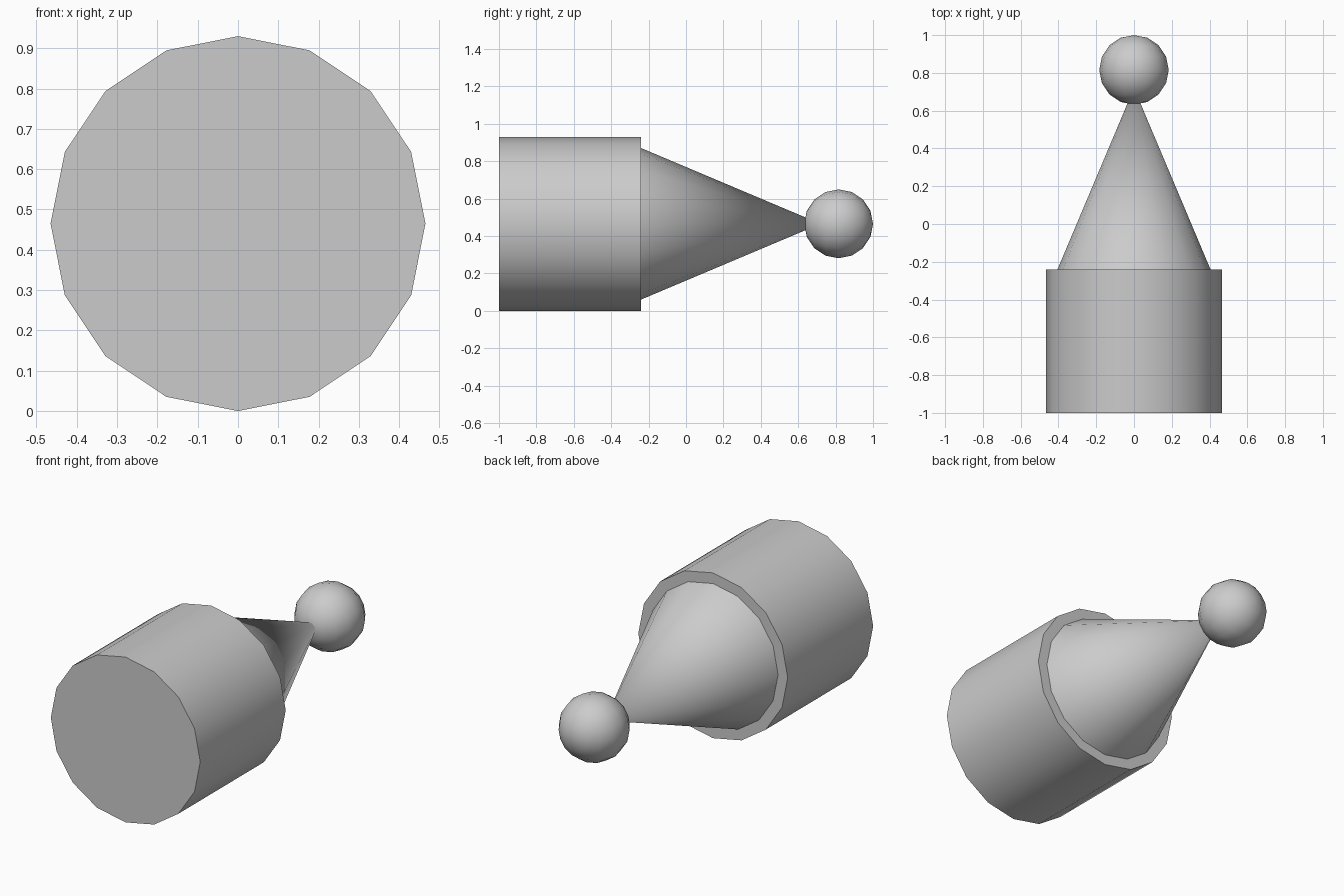
import bpy
import math

cube = bpy.data.objects.get("Cube")
if cube:
    bpy.data.objects.remove(cube, do_unlink=True)

SIDES = 16
MID = 0.465
TO_BACK = (-math.pi / 2, 0, 0)  # turns local +z to face the back (+y)

grey = bpy.data.materials.new("plain grey")
grey.use_nodes = True
grey.diffuse_color = (0.6, 0.6, 0.6, 1)
grey.node_tree.nodes["Principled BSDF"].inputs["Base Color"].default_value = grey.diffuse_color


def finish(name):
    """Name, colour and smooth the newest part."""
    part = bpy.context.object
    part.name = name
    part.data.materials.clear()
    part.data.materials.append(grey)
    bpy.ops.object.transform_apply(location=False, rotation=True, scale=True)
    bpy.ops.object.shade_smooth_by_angle(angle=math.radians(40))


def round_section(name, front, back, front_radius, back_radius):
    """Round section lying along y between two end planes."""
    bpy.ops.mesh.primitive_cone_add(
        vertices=SIDES, radius1=front_radius, radius2=back_radius,
        depth=back - front, location=(0, (front + back) / 2, MID),
        rotation=TO_BACK)
    finish(name)


# Wide base drum and the taper behind it
round_section("base_drum", -1, -0.24, MID, MID)
round_section("tapered_cone", -0.24, 0.72, 0.405, 0)

# Ball at the tip
bpy.ops.mesh.primitive_uv_sphere_add(
    segments=SIDES, ring_count=SIDES // 2, radius=0.184,
    location=(0, 0.816, MID), rotation=TO_BACK)
finish("tip_ball")
